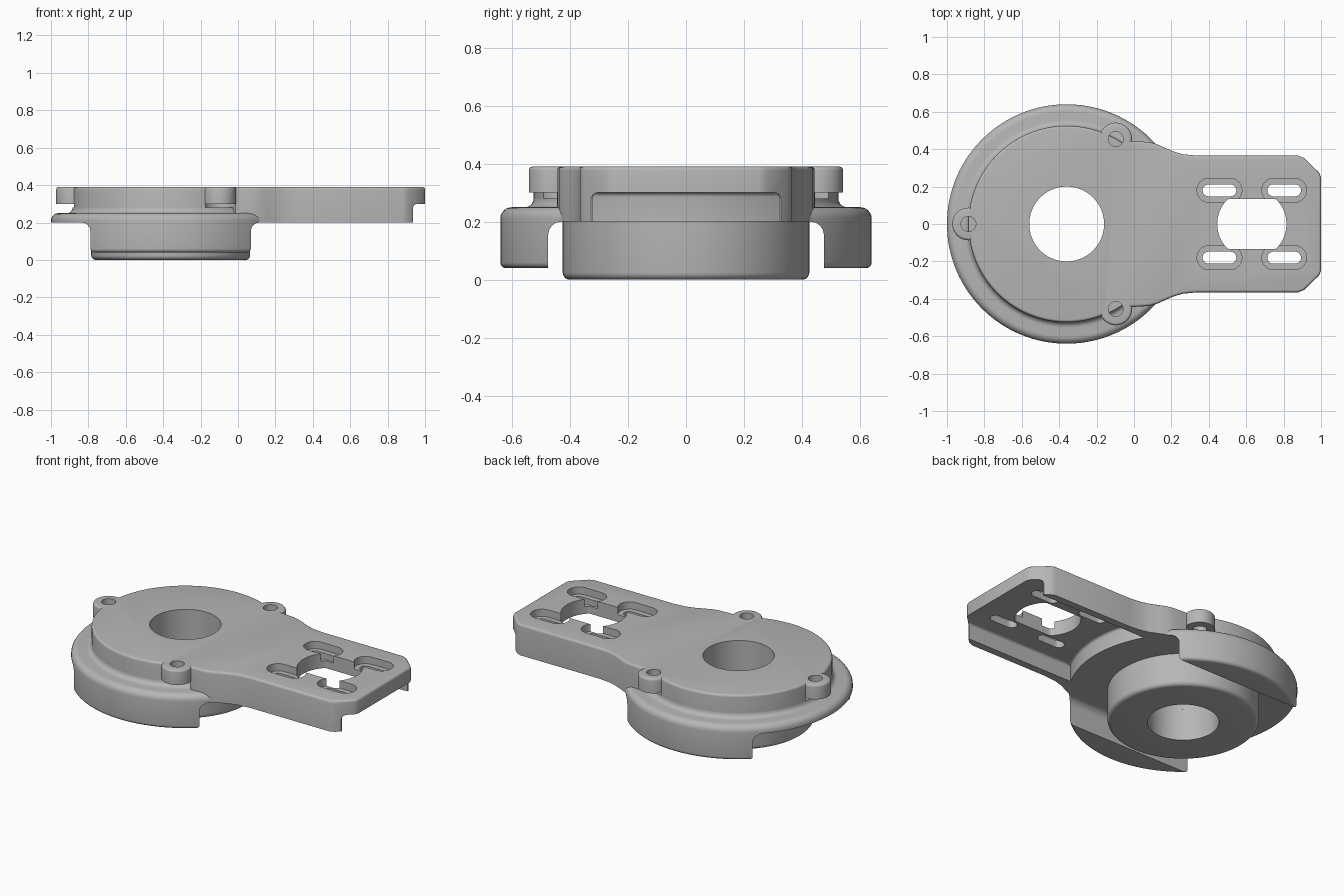
import bpy, bmesh, math
from math import sin, cos, pi

cube = bpy.data.objects.get("Cube")
if cube:
    bpy.data.objects.remove(cube, do_unlink=True)

CX = -0.36            # centre of the round housing
TOP, BASE, CEIL, RIM = 0.39, 0.2, 0.3, 0.25

grey = bpy.data.materials.new("plain grey")
grey.use_nodes = True
grey.diffuse_color = (0.47, 0.47, 0.47, 1)
grey.node_tree.nodes["Principled BSDF"].inputs["Base Color"].default_value = grey.diffuse_color


def finish(name, bm):
    bmesh.ops.recalc_face_normals(bm, faces=bm.faces)
    mesh = bpy.data.meshes.new(name)
    bm.to_mesh(mesh)
    bm.free()
    mesh.materials.append(grey)
    obj = bpy.data.objects.new(name, mesh)
    bpy.context.collection.objects.link(obj)
    return obj


def arc(x, y, r, start, end, n):
    angles = [math.radians(start + (end - start) * i / n) for i in range(n + 1)]
    return [(x + r * cos(a), y + r * sin(a)) for a in angles]


def circle(x, y, r, n=64):
    return arc(x, y, r, 0, 360, n)[:-1]


def box(x0, x1, y):
    return [(x0, -y), (x1, -y), (x1, y), (x0, y)]


def stadium(x, y, half, r):
    return arc(x + half - r, y, r, -90, 90, 16) + arc(x - half + r, y, r, 90, 270, 16)


def prism(name, outline, z0, z1, round_top=0):
    """Extruded outline with an optional rounded upper rim."""
    bm = bmesh.new()
    face = bm.faces.new([bm.verts.new((x, y, z0)) for x, y in outline])
    ext = bmesh.ops.extrude_face_region(bm, geom=[face], use_keep_orig=True)
    for v in ext["geom"]:
        if isinstance(v, bmesh.types.BMVert):
            v.co.z = z1
    bmesh.ops.recalc_face_normals(bm, faces=bm.faces)
    if round_top:
        rim = [e for e in bm.edges if all(abs(v.co.z - z1) < 1e-5 for v in e.verts)]
        bmesh.ops.bevel(bm, geom=rim, offset=round_top, segments=4, profile=0.5,
                        affect='EDGES', clamp_overlap=False)
    return finish(name, bm)


def lathe(name, profile):
    """Closed (radius, z) profile turned about the housing axis."""
    bm = bmesh.new()
    vs = [bm.verts.new((CX + r, 0, z)) for r, z in profile]
    es = [bm.edges.new((vs[i - 1], vs[i])) for i in range(len(vs))]
    bmesh.ops.spin(bm, geom=vs + es, cent=(CX, 0, 0), axis=(0, 0, 1),
                   angle=2 * pi, steps=128)
    bmesh.ops.remove_doubles(bm, verts=bm.verts, dist=1e-5)
    return finish(name, bm)


def cut(obj, *cutter_args):
    cutter = prism("cutter", *cutter_args)
    cutter.hide_render = True
    mod = obj.modifiers.new("cut", 'BOOLEAN')
    mod.operation, mod.solver, mod.object = 'DIFFERENCE', 'EXACT', cutter
    bpy.context.view_layer.objects.active = obj
    bpy.ops.object.modifier_apply(modifier=mod.name)
    bpy.data.objects.remove(cutter, do_unlink=True)


# Lower hub with a rounded bottom edge
hub = lathe("hub", [(0.2, 0)] + arc(0.4, 0.025, 0.025, -90, 0, 5) + [(0.425, 0.21), (0.2, 0.21)])

# Flange with two side skirts: a turned drum, cleared out between the skirts
flange = lathe("flange_and_skirts",
               [(0.2, 0.04)] + arc(0.62, 0.06, 0.02, -90, 0, 5)
               + arc(0.6, RIM - 0.04, 0.04, 0, 90, 6)
               + arc(0.555, RIM + 0.03, 0.03, 270, 180, 5) + [(0.2, 0.28)])
cut(flange, box(-1.3, 0.6, 0.475), -0.2, BASE, 0.045)

# Top plate: round housing flaring into the mounting arm
half = arc(CX, 0, 0.525, 180, 60, 64)
half += [(-0.04, 0.445), (0.02, 0.442), (0.08, 0.438), (0.12, 0.428), (0.16, 0.41),
         (0.21, 0.388), (0.26, 0.373), (0.34, 0.365), (0.88, 0.365), (0.91, 0.352),
         (0.99, 0.275), (1.0, 0.25)]
outline = half + [(x, -y) for x, y in reversed(half[1:])]
plate = prism("top_plate", outline, BASE, TOP, 0.014)
cut(plate, circle(CX, 0, 0.2, 96), 0, 1)

# Hollow underside of the arm, and its open end
pocket = [(1.1, -0.32), (1.1, 0.32)] + arc(CX, 0, 0.64, 30, -30, 32)
cut(plate, pocket, 0, CEIL, 0.015)
cut(plate, box(0.935, 1.2, 0.6), 0, CEIL, 0.025)

# Large arm opening with flattened sides
opening = [(x, max(-0.135, min(0.135, y))) for x, y in circle(0.63, 0, 0.185)]
cut(plate, opening, 0, 1)

# Four recessed mounting slots
for x in (0.457, 0.803):
    for y in (-0.18, 0.18):
        cut(plate, stadium(x, y, 0.12, 0.064), 0.345, 1)
        cut(plate, stadium(x, y, 0.09, 0.032), 0, 1)

# Screw bosses with clearance below them
parts = [hub, flange, plate]
for name, angle in (("left", 60), ("right", -60), ("rear", 180)):
    a = math.radians(angle)
    x, y = CX + 0.525 * cos(a), 0.525 * sin(a)
    boss = prism("screw_boss_" + name, circle(x, y, 0.087), CEIL, TOP, 0.014)
    cut(plate, circle(x, y, 0.085), RIM, CEIL)
    for part in (boss, plate):
        cut(part, circle(x, y, 0.04, 32), RIM, 1)
    parts.append(boss)

# Smooth curves, crisp edges
bpy.ops.object.select_all(action='DESELECT')
for obj in parts:
    obj.select_set(True)
bpy.context.view_layer.objects.active = plate
bpy.ops.object.shade_smooth_by_angle(angle=math.radians(30))
